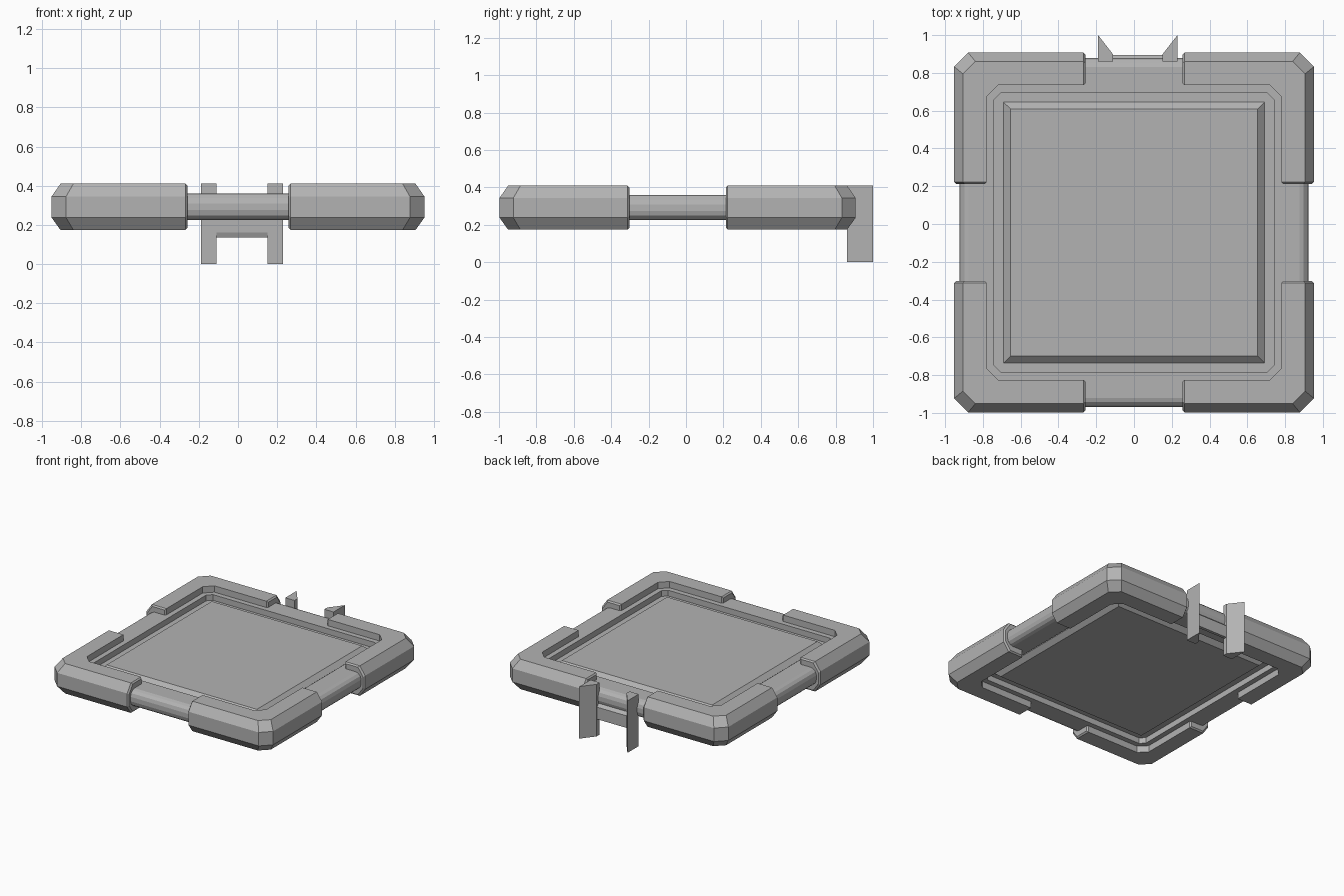
import bpy, bmesh

if "Cube" in bpy.data.objects:
    bpy.data.objects.remove(bpy.data.objects["Cube"])

CY = -0.045  # centre of the square frame in y

grey = bpy.data.materials.new("dark_grey")
grey.diffuse_color = (0.45, 0.45, 0.45, 1)
grey.use_nodes = True
grey.node_tree.nodes["Principled BSDF"].inputs["Base Color"].default_value = grey.diffuse_color


def finish(name, bm):
    bmesh.ops.recalc_face_normals(bm, faces=bm.faces)
    me = bpy.data.meshes.new(name)
    bm.to_mesh(me)
    bm.free()
    me.materials.append(grey)
    ob = bpy.data.objects.new(name, me)
    bpy.context.collection.objects.link(ob)
    return ob


def loft(name, rings, closed=False):
    """Bridge equal-length rings of points; cap the ends or close the loop."""
    bm = bmesh.new()
    vs = [[bm.verts.new(p) for p in r] for r in rings]
    n = len(vs[0])
    for i in range(len(vs) if closed else len(vs) - 1):
        a, b = vs[i], vs[(i + 1) % len(vs)]
        for j in range(n):
            k = (j + 1) % n
            bm.faces.new((a[j], a[k], b[k], b[j]))
    if not closed:
        bm.faces.new(vs[0])
        bm.faces.new(vs[-1])
    return finish(name, bm)


# Corner guards: bevelled section (half width, corner chamfer, z) swept round an L
guard = [(0.78, 0.06, 0.41), (0.906, 0.066, 0.41), (0.952, 0.074, 0.344),
         (0.952, 0.074, 0.238), (0.906, 0.066, 0.174), (0.78, 0.06, 0.174)]
mid_h, mid_z, end, lip = 0.86, 0.292, 0.258, 0.01


def guard_rings(sx, sy):
    small = [(h - lip * (1 if h > mid_h else -1), z - lip * (1 if z > mid_z else -1))
             for h, c, z in guard]
    rings = [
        [(end, h, z) for h, z in small],
        [(end + lip, h, z) for h, c, z in guard],
        [(h - c, h, z) for h, c, z in guard],
        [(h, h - c, z) for h, c, z in guard],
        [(h, end + lip, z) for h, c, z in guard],
        [(h, end, z) for h, z in small]]
    return [[(sx * x, CY + sy * y, z) for x, y, z in r] for r in rings]


for sx, side in ((-1, "left"), (1, "right")):
    for sy, face in ((-1, "front"), (1, "back")):
        loft(f"corner_guard_{face}_{side}", guard_rings(sx, sy))

# Inner rail: rounded section swept round the whole square
rail = [(0.74, 0.035, 0.36), (0.875, 0.06, 0.36), (0.898, 0.06, 0.353),
        (0.916, 0.06, 0.336), (0.924, 0.06, 0.31), (0.924, 0.06, 0.275),
        (0.916, 0.06, 0.249), (0.898, 0.06, 0.232), (0.875, 0.06, 0.225),
        (0.74, 0.035, 0.225)]


def octagon(h, c):
    q = h - c
    return [(q, h), (h, q), (h, -q), (q, -h), (-q, -h), (-h, -q), (-h, q), (-q, h)]


loops = [[(x, CY + y, z) for x, y in octagon(h, c)] for h, c, z in rail]
loft("frame_rail", loops, closed=True)


# Floor plate and a centre panel bevelled on both faces
def square(h, z):
    return [(-h, CY - h, z), (h, CY - h, z), (h, CY + h, z), (-h, CY + h, z)]


loft("floor_plate", [[(x, CY + y, z) for x, y in octagon(0.745, 0.037)] for z in (0.27, 0.315)])
loft("centre_panel", [square(0.655, 0.232), square(0.69, 0.265),
                      square(0.69, 0.32), square(0.655, 0.353)])

# Rear clips: two tapered posts mirrored about x = 0.02
for s, side in ((-1, "left"), (1, "right")):
    plan = [(0.13, 0.86), (0.21, 0.86), (0.21, 1.0), (0.13, 0.897)]
    loft(f"rear_clip_{side}", [[(0.02 + s * x, y, z) for x, y in plan] for z in (0, 0.41)])

# Plate joining the clips, bevelled along its lower edge
plate = [(0.862, 0.26), (0.895, 0.23), (0.895, 0.135), (0.872, 0.135), (0.862, 0.16)]
loft("rear_plate", [[(x, y, z) for y, z in plate] for x in (-0.112, 0.152)])
